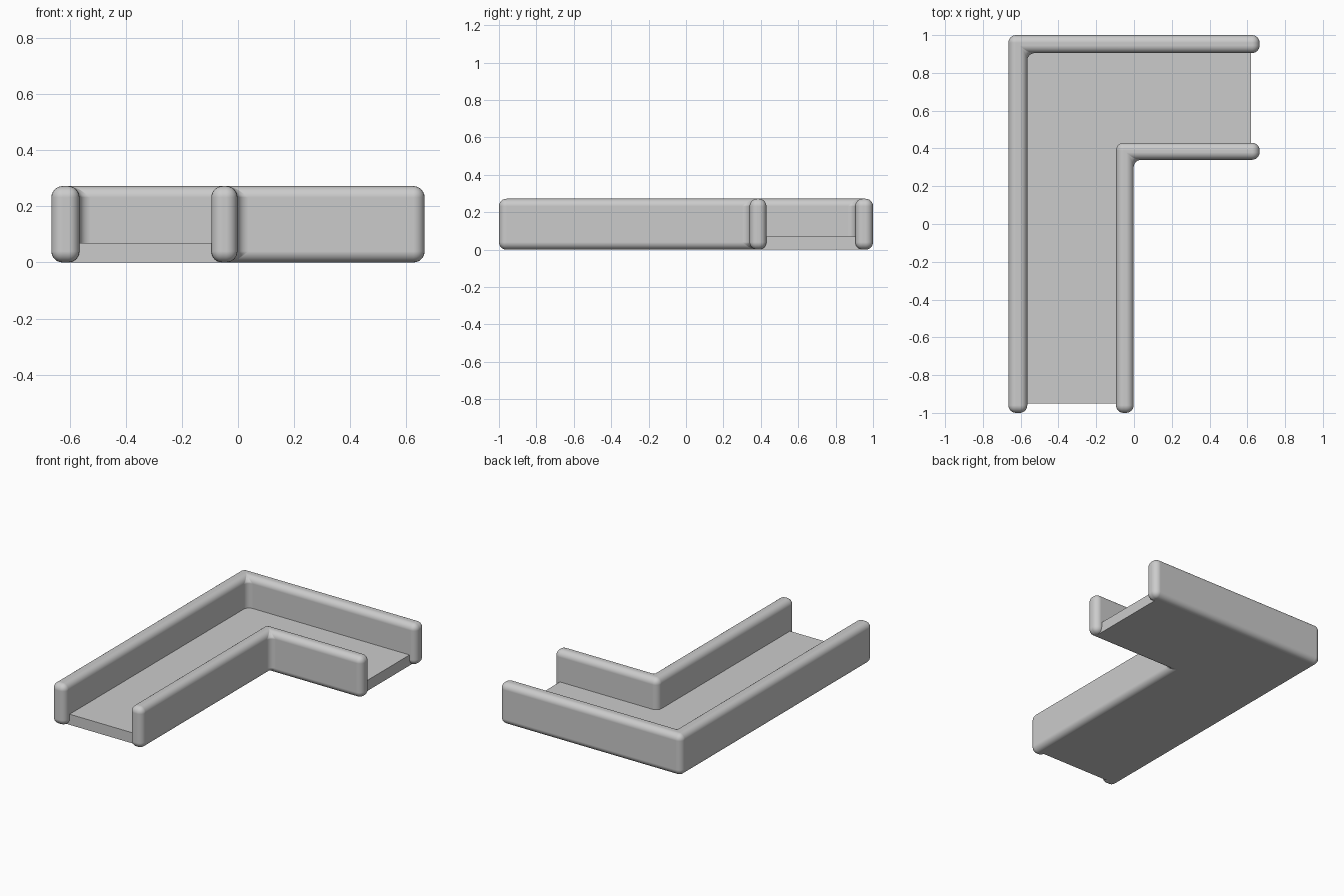
import bpy, bmesh

if "Cube" in bpy.data.objects:
    bpy.data.objects.remove(bpy.data.objects["Cube"], do_unlink=True)

grey = bpy.data.materials.new("light_grey")
grey.use_nodes = True
colour = (0.6, 0.6, 0.6, 1)
grey.diffuse_color = colour
grey.node_tree.nodes["Principled BSDF"].inputs["Base Color"].default_value = colour


def l_prism(name, left, inner, back, front, ends, height, radius=0):
    """Upright L: one arm runs to the front, the other to the left side (+x)."""
    x_end, y_end = ends
    outline = [(left, y_end), (inner, y_end), (inner, front),
               (x_end, front), (x_end, back), (left, back)]
    bm = bmesh.new()
    base = bm.faces.new([bm.verts.new((x, y, 0)) for x, y in outline])
    top = bmesh.ops.extrude_face_region(bm, geom=[base])
    verts = [v for v in top["geom"] if isinstance(v, bmesh.types.BMVert)]
    bmesh.ops.translate(bm, verts=verts, vec=(0, 0, height))
    bmesh.ops.recalc_face_normals(bm, faces=bm.faces)
    if radius:
        for face in bm.faces:
            face.smooth = True
    mesh = bpy.data.meshes.new(name)
    bm.to_mesh(mesh)
    bm.free()
    mesh.materials.append(grey)
    obj = bpy.data.objects.new(name, mesh)
    bpy.context.collection.objects.link(obj)
    if radius:
        bevel = obj.modifiers.new("rounded_edges", "BEVEL")
        bevel.width = radius
        bevel.segments = 6
        bevel.limit_method = "ANGLE"
        bevel.harden_normals = True
    return obj


# Channel floor, ending just short of the wall ends
l_prism("floor", -0.62, -0.05, 0.95, 0.385, (0.62, -0.95), 0.07)

# Rounded walls along both sides of the bend
l_prism("outer_wall", -0.665, -0.565, 1.0, 0.905, (0.665, -1.0), 0.272, 0.04)
l_prism("inner_wall", -0.095, -0.002, 0.43, 0.34, (0.665, -1.0), 0.272, 0.04)
